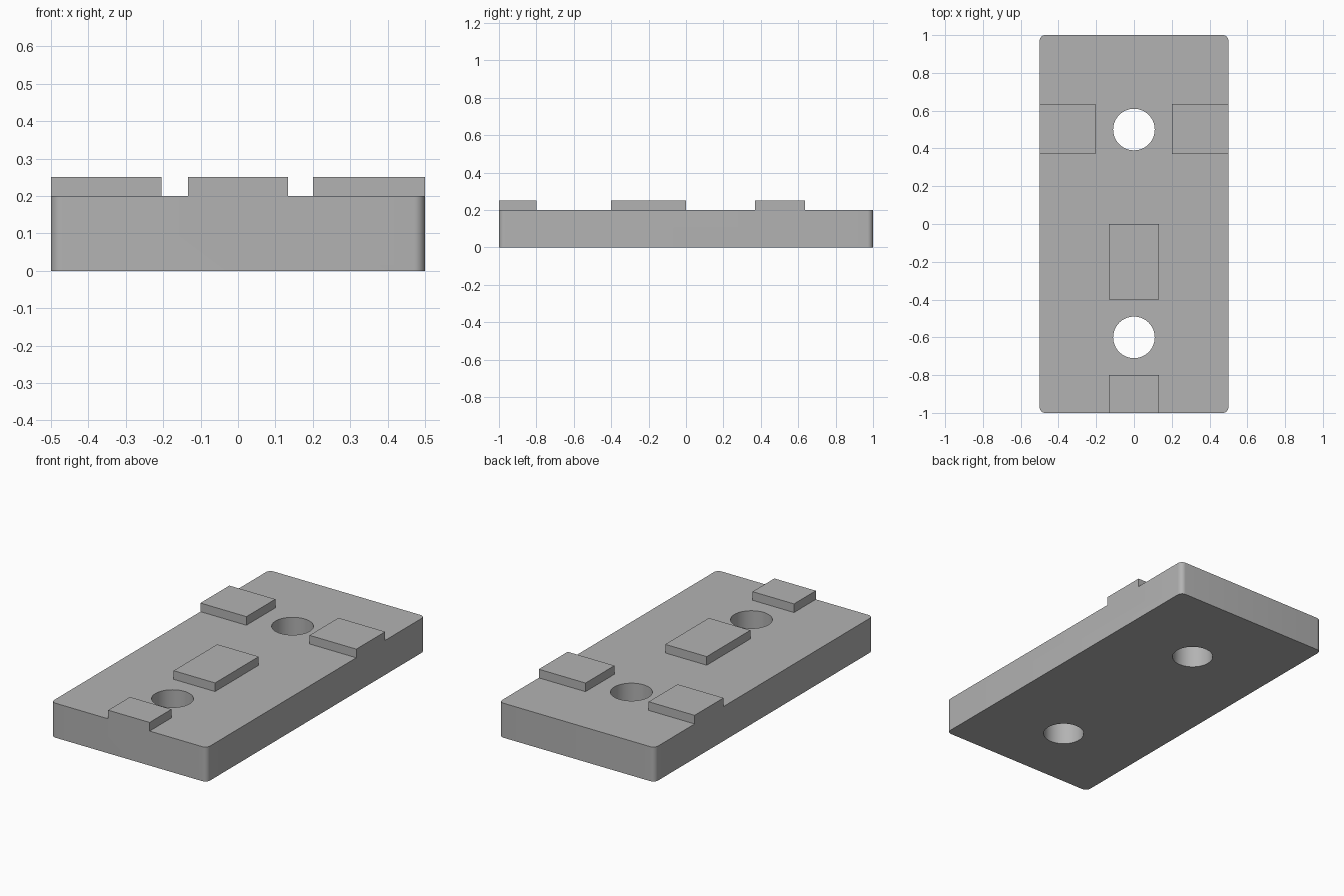
import bpy
import bmesh
from math import radians
from mathutils import Matrix, Vector

cube = bpy.data.objects.get("Cube")
if cube:
    bpy.data.objects.remove(cube, do_unlink=True)

PLATE_TOP = 0.2
PAD_TOP = 0.25

grey = bpy.data.materials.new("plain grey")
grey.use_nodes = True
colour = (0.45, 0.45, 0.45, 1)
grey.diffuse_color = colour
grey.node_tree.nodes["Principled BSDF"].inputs["Base Color"].default_value = colour


def add_object(name, bm):
    mesh = bpy.data.meshes.new(name)
    bm.to_mesh(mesh)
    bm.free()
    mesh.materials.append(grey)
    obj = bpy.data.objects.new(name, mesh)
    bpy.context.collection.objects.link(obj)
    return obj


def box(name, low, high, corner_radius=0):
    low, high = Vector(low), Vector(high)
    bm = bmesh.new()
    bmesh.ops.create_cube(bm, size=1)
    bmesh.ops.scale(bm, vec=high - low, verts=bm.verts)
    bmesh.ops.translate(bm, vec=(low + high) / 2, verts=bm.verts)
    if corner_radius:
        upright = [e for e in bm.edges
                   if abs(e.verts[0].co.z - e.verts[1].co.z) > 0.01]
        bmesh.ops.bevel(bm, geom=upright, offset=corner_radius,
                        segments=8, profile=0.5, affect='EDGES')
    return add_object(name, bm)


def cylinder(name, x, y, radius):
    bm = bmesh.new()
    bmesh.ops.create_cone(bm, cap_ends=True, segments=64, radius1=radius,
                          radius2=radius, depth=1,
                          matrix=Matrix.Translation((x, y, 0.1)))
    return add_object(name, bm)


def combine(target, tool, operation):
    mod = target.modifiers.new(tool.name, 'BOOLEAN')
    mod.operation = operation
    mod.solver = 'EXACT'
    mod.object = tool
    tool.hide_render = True
    with bpy.context.temp_override(object=target, active_object=target):
        bpy.ops.object.modifier_apply(modifier=mod.name)
    bpy.data.objects.remove(tool, do_unlink=True)


# Base plate with rounded upright corners
plate = box("base_plate", (-0.5, -1, 0), (0.5, 1, PLATE_TOP), 0.03)
bpy.context.view_layer.objects.active = plate
plate.select_set(True)

# Raised pads, fused with the plate and flush with its sides
pads = {
    "left_pad": (0.2, 0.5, 0.37, 0.635),
    "right_pad": (-0.5, -0.205, 0.37, 0.635),
    "middle_pad": (-0.133, 0.133, -0.4, 0),
    "front_pad": (-0.133, 0.133, -1, -0.8),
}
for name, (x0, x1, y0, y1) in pads.items():
    combine(plate, box(name, (x0, y0, 0.1), (x1, y1, PAD_TOP)), 'UNION')

# Two round through holes
for name, y in (("back_hole", 0.5), ("front_hole", -0.6)):
    combine(plate, cylinder(name, 0, y, 0.11), 'DIFFERENCE')

bpy.ops.object.shade_smooth_by_angle(angle=radians(30))
